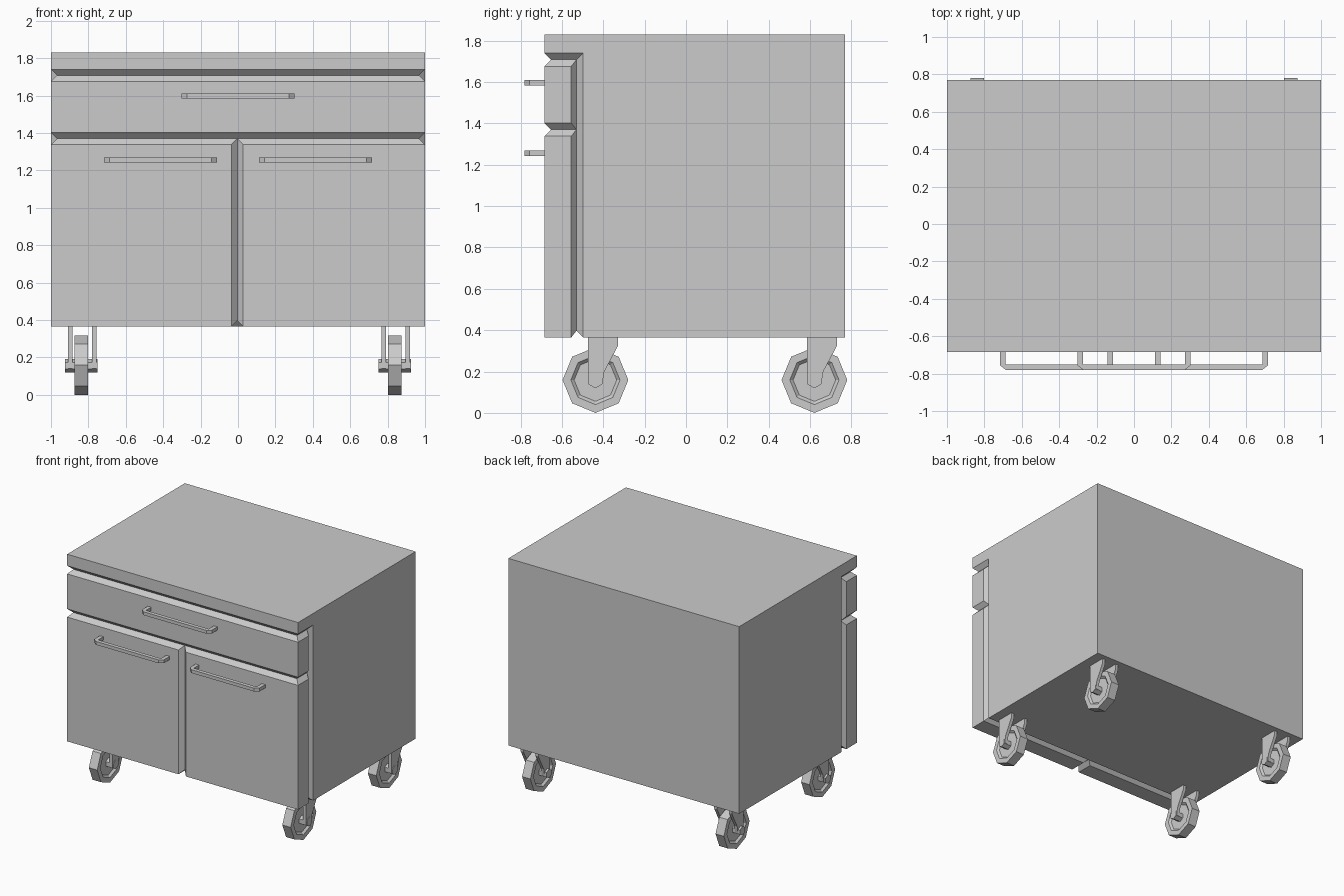
import bpy, bmesh, math
from itertools import product
from mathutils import Vector

cube = bpy.data.objects.get("Cube")
if cube:
    bpy.data.objects.remove(cube, do_unlink=True)

GREY = (0.6, 0.6, 0.6, 1)
grey = bpy.data.materials.new("grey")
grey.use_nodes = True
grey.diffuse_color = GREY
grey.node_tree.nodes["Principled BSDF"].inputs["Base Color"].default_value = GREY


def finish(name, bm):
    """Turn a bmesh into a flat shaded object."""
    bmesh.ops.recalc_face_normals(bm, faces=bm.faces)
    mesh = bpy.data.meshes.new(name)
    bm.to_mesh(mesh)
    bm.free()
    mesh.materials.append(grey)
    obj = bpy.data.objects.new(name, mesh)
    bpy.context.collection.objects.link(obj)
    return obj


def prism(points, push):
    """Extrude a flat outline along a vector."""
    bm = bmesh.new()
    face = bm.faces.new([bm.verts.new(p) for p in points])
    new = bmesh.ops.extrude_face_region(bm, geom=[face], use_keep_orig=True)
    moved = [v for v in new["geom"] if isinstance(v, bmesh.types.BMVert)]
    bmesh.ops.translate(bm, verts=moved, vec=Vector(push))
    bmesh.ops.recalc_face_normals(bm, faces=bm.faces)
    return bm


def ring(sides, radius, x, y, z):
    """Regular polygon in the side plane, one corner pointing down."""
    steps = [math.tau * i / sides for i in range(sides)]
    return [(x, y + radius * math.sin(a), z - radius * math.cos(a)) for a in steps]


# Main sizes
FRONT, BACK, BASE, TOP = -0.685, 0.77, 0.365, 1.83
DEPTH = 0.032                      # depth of the V grooves
SEAT = -0.53                       # plane the front panels sit on
IN = 1 - DEPTH
LIP, GROOVE = 1.74, 1.37           # underside of the lip, gap under the drawer


def cabinet():
    """Body with an overhanging lip and a chamfered recess for the panels."""
    outer = [(FRONT, TOP), (BACK, TOP), (BACK, BASE), (SEAT + DEPTH, BASE),
             (SEAT + DEPTH, LIP), (FRONT, LIP)]
    inner = [(SEAT, BASE + DEPTH), (SEAT, LIP - DEPTH), (FRONT + DEPTH, LIP - DEPTH)]
    bm = bmesh.new()
    sides = []
    for s in (-1, 1):
        o = [bm.verts.new((s, y, z)) for y, z in outer]
        a = [bm.verts.new((s * IN, y, z)) for y, z in inner]
        bm.faces.new(o)
        bm.faces.new((o[3], o[4], a[1], a[0]))
        bm.faces.new((o[4], o[5], a[2], a[1]))
        sides.append([o[5], *o[:4], *a])
    left, right = sides
    for i in range(len(left)):
        j = (i + 1) % len(left)
        bm.faces.new((left[i], left[j], right[j], right[i]))
    finish("cabinet_body", bm)


def panel(name, face_x, face_z, deep_x, deep_z):
    """Front panel: a block whose hidden edges taper into the grooves."""
    bm = bmesh.new()
    blocks = [(face_x, (FRONT, SEAT - 0.025), face_z),
              (deep_x, (FRONT + DEPTH, SEAT), deep_z)]
    for block in blocks:
        for corner in product(*block):
            bm.verts.new(corner)
    hull = bmesh.ops.convex_hull(bm, input=bm.verts)
    loose = [v for v in bm.verts if not v.link_faces]
    bmesh.ops.delete(bm, geom=loose, context="VERTS")
    bmesh.ops.dissolve_limit(bm, angle_limit=0.01, verts=bm.verts, edges=bm.edges)
    finish(name, bm)


def handle(name, x, z):
    """Bar pull with two posts and chamfered corners."""
    half, thick, tip = 0.302, 0.03, -0.78
    arm = [(half - thick, tip + thick), (half - thick, FRONT), (half, FRONT),
           (half, tip + 0.024), (half - thick, tip)]
    outline = arm + [(-px, py) for px, py in reversed(arm)]
    h = 0.026
    finish(name, prism([(x + px, py, z - h / 2) for px, py in outline], (0, 0, h)))


# Body, drawer and doors
cabinet()
panel("drawer_front", (-1, 1), (GROOVE + DEPTH, LIP - 2 * DEPTH),
      (-IN, IN), (GROOVE, LIP - DEPTH))
MID = -0.004
for side, s in (("right", -1), ("left", 1)):
    panel(side + "_door", (s, MID + s * DEPTH), (BASE, GROOVE - DEPTH),
          (s * IN, MID), (BASE + DEPTH, GROOVE))
    handle(side + "_door_handle", s * 0.414, 1.255)
handle("drawer_handle", 0, 1.597)


def caster(name, x, y):
    """Eight sided wheel with dished faces, two fork arms and an axle."""
    r, width = 0.159, 0.072
    bm = prism(ring(8, r, x - width / 2, y, r), (width, 0, 0))
    caps = [f for f in bm.faces if len(f.verts) == 8]
    bmesh.ops.inset_individual(bm, faces=caps, thickness=0.04)
    bmesh.ops.inset_individual(bm, faces=caps, thickness=0.016, depth=-0.015)
    finish(name + "_wheel", bm)

    arm = [(-0.035, BASE), (0.11, BASE), (0.11, 0.326), (0.043, 0.2),
           (0.033, 0.14), (0, 0.119), (-0.035, 0.14)]
    for part, offset in (("right", -0.071), ("left", 0.057)):
        points = [(x + offset, y + py, pz) for py, pz in arm]
        finish(f"{name}_fork_{part}", prism(points, (0.025, 0, 0)))
    finish(name + "_axle", prism(ring(6, 0.036, x - 0.087, y, 0.155), (0.174, 0, 0)))


# Four casters
for side, x in (("right", -0.838), ("left", 0.838)):
    for end, y in (("front", -0.438), ("back", 0.621)):
        caster(f"{end}_{side}_caster", x, y)
